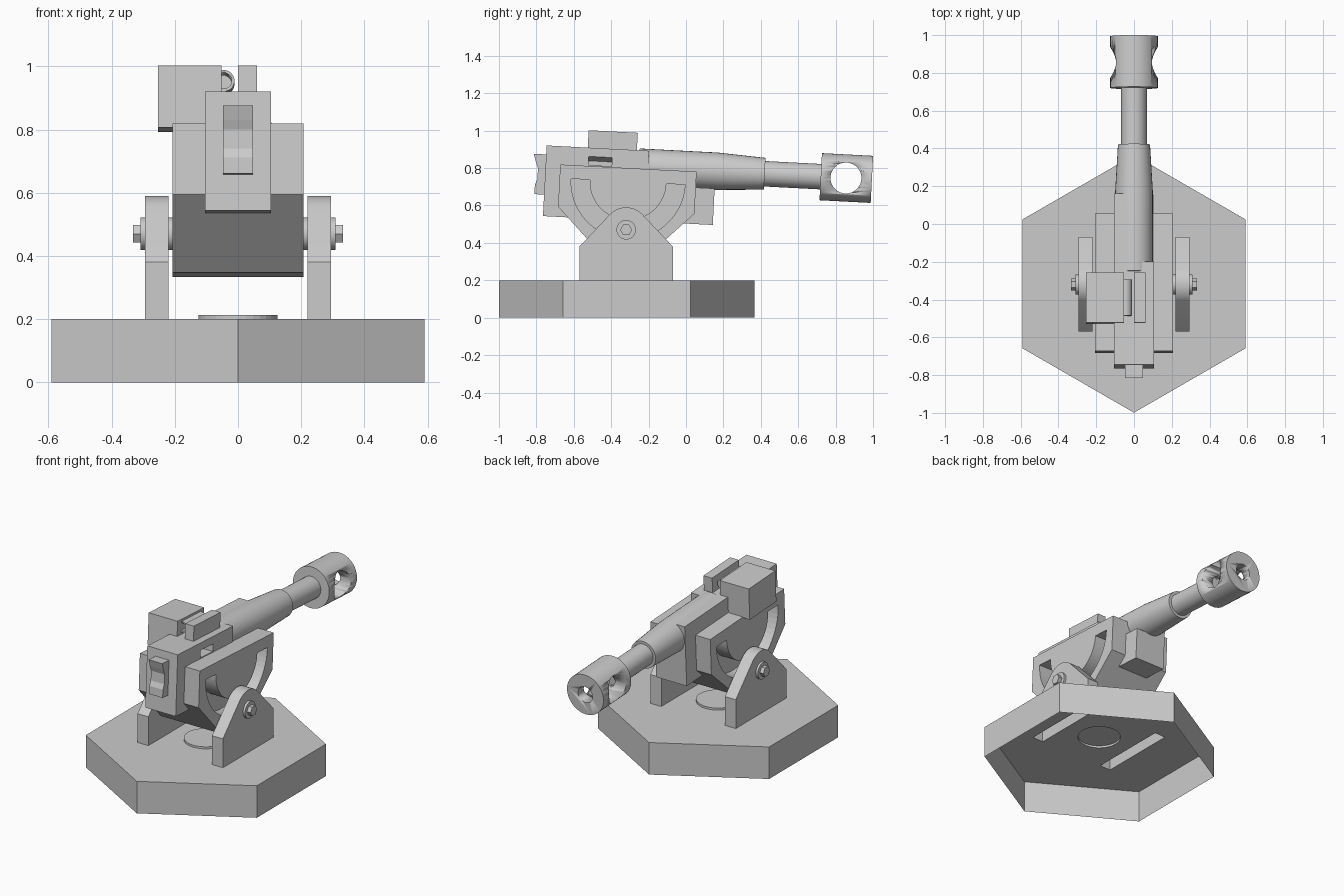
import bpy, bmesh
from math import sin, cos, pi, radians
from mathutils import Matrix, Vector

if "Cube" in bpy.data.objects:
    bpy.data.objects.remove(bpy.data.objects["Cube"], do_unlink=True)

GREY = (0.6, 0.6, 0.6, 1)
metal = bpy.data.materials.new("plain grey")
metal.use_nodes = True
metal.diffuse_color = GREY
metal.node_tree.nodes["Principled BSDF"].inputs["Base Color"].default_value = GREY

# Gun parts are modelled level around the trunnion, then tipped together
PIVOT = Vector((0, -0.32, 0.47))
TILT = Matrix.Translation(PIVOT) @ Matrix.Rotation(radians(-3), 4, 'X')
FIXED = Matrix.Translation(PIVOT)
WORLD = Matrix.Identity(4)
BORE_Z = 0.338


def finish(name, bm, frame, smooth=False):
    mesh = bpy.data.meshes.new(name)
    bm.to_mesh(mesh)
    bm.free()
    obj = bpy.data.objects.new(name, mesh)
    bpy.context.collection.objects.link(obj)
    mesh.materials.append(metal)
    obj.matrix_world = frame
    if smooth:
        bpy.ops.object.select_all(action='DESELECT')
        obj.select_set(True)
        bpy.context.view_layer.objects.active = obj
        bpy.ops.object.shade_smooth_by_angle(angle=radians(35))
    return obj


def arc(cy, cz, r, a0, a1, n):
    steps = [radians(a0 + (a1 - a0) * i / n) for i in range(n + 1)]
    return [(cy + r * cos(a), cz + r * sin(a)) for a in steps]


def prism(name, profile, x0, x1, frame=TILT, smooth=False, open_below=None):
    """Side profile (y, z) extruded across x."""
    bm = bmesh.new()
    ends = [[bm.verts.new((x, y, z)) for y, z in profile] for x in (x0, x1)]
    a, b = ends
    bm.faces.new(a)
    bm.faces.new(b)
    for i in range(len(a)):
        j = (i + 1) % len(a)
        bm.faces.new((a[i], a[j], b[j], b[i]))
    bmesh.ops.recalc_face_normals(bm, faces=bm.faces)
    if open_below is not None:
        low = [f for f in bm.faces if all(v.co.z < open_below for v in f.verts)]
        bmesh.ops.delete(bm, geom=low, context='FACES')
    return finish(name, bm, frame, smooth)


def box(name, x, y, z, frame=TILT):
    return prism(name, [(y[0], z[0]), (y[1], z[0]), (y[1], z[1]), (y[0], z[1])],
                 x[0], x[1], frame)


def lathe(name, stations, x=0, z=BORE_Z, n=32):
    """Closed round part along y from (y, radius) stations."""
    bm = bmesh.new()
    rings = [[bm.verts.new((x + r * cos(2 * pi * i / n), y, z + r * sin(2 * pi * i / n)))
              for i in range(n)] for y, r in stations]
    for a, b in zip(rings, rings[1:]):
        for i in range(n):
            j = (i + 1) % n
            bm.faces.new((a[i], a[j], b[j], b[i]))
    bm.faces.new(rings[0])
    bm.faces.new(rings[-1])
    bmesh.ops.recalc_face_normals(bm, faces=bm.faces)
    return finish(name, bm, TILT, True)


def cut(target, cutter):
    mod = target.modifiers.new("cut", 'BOOLEAN')
    mod.operation = 'DIFFERENCE'
    mod.solver = 'EXACT'
    mod.object = cutter
    cutter.hide_render = True
    cutter.hide_viewport = True
    cutter.display_type = 'WIRE'


# Hexagonal base: open underneath, with slots below the brackets and a raised disc
bm = bmesh.new()


def loop(points, z=0.2):
    vs = [bm.verts.new((x, y, z)) for x, y in points]
    return [bm.edges.new((v, vs[(i + 1) % len(vs)])) for i, v in enumerate(vs)]


hexagon = loop(arc(0, -0.317, 0.682, -90, 210, 5))
disc = loop(arc(0, -0.317, 0.125, 0, 348.75, 31))
slots = []
for s in (-1, 1):
    slots += loop([(s * x, y) for x, y in
                   ((0.22, -0.57), (0.295, -0.57), (0.295, -0.07), (0.22, -0.07))])
bmesh.ops.triangle_fill(bm, edges=hexagon + disc + slots, use_beauty=True, use_dissolve=False)
for rim, dz in ((hexagon, -0.2), (disc, 0.013)):
    grown = bmesh.ops.extrude_edge_only(bm, edges=rim)["geom"]
    for v in grown:
        if isinstance(v, bmesh.types.BMVert):
            v.co.z += dz
    if dz > 0:
        bm.faces.new([v for v in grown if isinstance(v, bmesh.types.BMVert)])
bmesh.ops.recalc_face_normals(bm, faces=bm.faces)
if sum(f.normal.z * f.calc_area() for f in bm.faces) < 0:
    bmesh.ops.reverse_faces(bm, faces=bm.faces)
finish("hexagonal_base", bm, WORLD)

# Brackets, washers and hexagonal bolt heads on both sides
bracket = [(-0.25, -0.27), (0.25, -0.27), (0.25, -0.09)]
bracket += arc(0, 0, 0.12, 45, 135, 12) + [(-0.25, -0.09)]
for s, side in ((1, "left"), (-1, "right")):
    prism(side + "_bracket", bracket, s * 0.22, s * 0.295, FIXED, True, -0.2)
    for part, r, n, x0, x1 in (("inner_washer", 0.052, 32, 0.2, 0.222),
                               ("outer_washer", 0.052, 32, 0.29, 0.309),
                               ("bolt_head", 0.032, 6, 0.305, 0.333)):
        prism(side + "_" + part, arc(0, 0, r, 0, 360 - 360 / n, n - 1),
              s * x0, s * x1, FIXED, n > 6)

# Cradle with a curved elevation slot in each cheek
cradle = prism("cradle", [(-0.37, 0.33), (-0.37, 0.105), (-0.135, -0.13),
                          (0.125, -0.13), (0.36, 0.105), (0.36, 0.33)], -0.207, 0.207)
slot = arc(-0.003, 0.257, 0.305, 180, 360, 32) + arc(-0.003, 0.257, 0.205, 360, 180, 32)
for s, side in ((1, "left"), (-1, "right")):
    cut(cradle, prism(side + "_slot_cutter", slot, s * 0.106, s * 0.25))

# Receiver block with a barrel channel and a side port
receiver = box("receiver", (-0.105, 0.105), (-0.448, 0.461), (0.05, 0.428))
cut(receiver, box("channel_cutter", (-0.03, 0.2), (0.1, 0.6), (0.245, 0.6)))
port = box("port_cutter", (0.04, 0.15), (-0.22, -0.095), (0.335, 0.398))
for v in port.data.vertices:
    if v.co.x < 0.1 and v.co.z > 0.36:
        v.co.z -= 0.04
cut(receiver, port)

# Rear grip plate with a shallow hollow
prism("rear_plate", [(-0.44, 0.165), (-0.5, 0.165), (-0.5, 0.215), (-0.488, 0.245),
                     (-0.488, 0.305), (-0.5, 0.335), (-0.515, 0.38), (-0.44, 0.38)],
      -0.047, 0.047)

# Sight: housing, lens tube and side guard
box("sight_housing", (-0.253, -0.053), (-0.228, 0.035), (0.325, 0.521))
box("sight_guard", (0.0, 0.06), (-0.228, 0.035), (0.42, 0.521))
tube = lathe("sight_tube", [(-0.19, 0.034), (0.0, 0.034)], -0.045, 0.475)
cut(tube, lathe("sight_tube_cutter", [(-0.25, 0.025), (-0.03, 0.025)], -0.045, 0.475))

# Barrel in two steps
barrel = lathe("barrel", [(0.05, 0.1), (0.47, 0.1), (0.724, 0.085),
                          (0.724, 0.068), (1.06, 0.068)])
cut(barrel, lathe("barrel_bore_cutter", [(0.8, 0.04), (1.2, 0.04)]))

# Muzzle brake with a bore and a cross hole
brake = lathe("muzzle_brake", [(1.024, 0.126), (1.298, 0.126)], n=48)
cut(brake, lathe("muzzle_bore_cutter", [(1.06, 0.05), (1.4, 0.05)]))
cut(brake, prism("cross_hole_cutter", arc(1.159, BORE_Z, 0.083, 0, 348.75, 31),
                 -0.2, 0.2, smooth=True))
